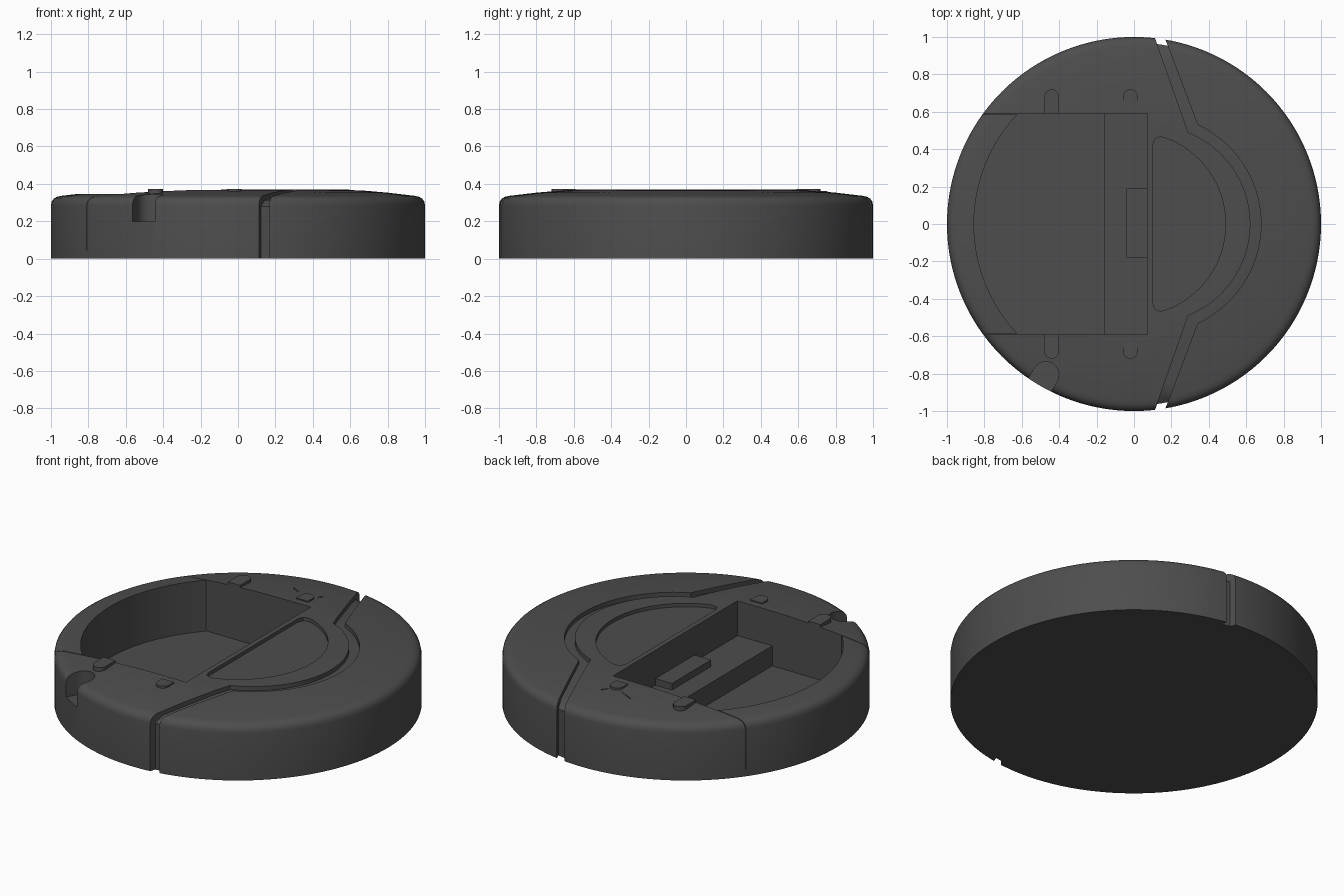
import bpy, bmesh
from math import sin, cos, radians, pi, atan2, degrees

if "Cube" in bpy.data.objects:
    bpy.data.objects.remove(bpy.data.objects["Cube"])

dark = bpy.data.materials.new("dark_plastic")
dark.diffuse_color = (0.075, 0.075, 0.075, 1)
dark.use_nodes = True
dark.node_tree.nodes["Principled BSDF"].inputs["Base Color"].default_value = dark.diffuse_color


def finish(name, bm):
    bmesh.ops.recalc_face_normals(bm, faces=bm.faces)
    mesh = bpy.data.meshes.new(name)
    bm.to_mesh(mesh)
    bm.free()
    ob = bpy.data.objects.new(name, mesh)
    bpy.context.collection.objects.link(ob)
    mesh.materials.append(dark)
    return ob


def lathe(name, profile, n=128):
    """Closed solid of revolution about z; profile runs bottom to top."""
    bm = bmesh.new()
    rings = [[bm.verts.new((r * cos(2 * pi * i / n), r * sin(2 * pi * i / n), z))
              for i in range(n)] for r, z in profile]
    for a, b in zip(rings, rings[1:]):
        for i in range(n):
            j = (i + 1) % n
            bm.faces.new((a[i], a[j], b[j], b[i]))
    bm.faces.new(rings[0])
    bm.faces.new(rings[-1])
    return finish(name, bm)


def prism(name, pts, z0, z1):
    bm = bmesh.new()
    face = bm.faces.new([bm.verts.new((x, y, z0)) for x, y in pts])
    up = bmesh.ops.extrude_face_region(bm, geom=[face])["geom"]
    bmesh.ops.translate(bm, vec=(0, 0, z1 - z0),
                        verts=[v for v in up if isinstance(v, bmesh.types.BMVert)])
    return finish(name, bm)


def rect(x0, x1, y0, y1):
    return [(x0, y0), (x1, y0), (x1, y1), (x0, y1)]


def arc(cx, cy, r, a0, a1, n=24):
    return [(cx + r * cos(radians(a0 + (a1 - a0) * i / n)),
             cy + r * sin(radians(a0 + (a1 - a0) * i / n))) for i in range(n + 1)]


def boolean(ob, tool, op="DIFFERENCE"):
    mod = ob.modifiers.new("bool", "BOOLEAN")
    mod.operation, mod.object, mod.solver = op, tool, "EXACT"
    bpy.context.view_layer.objects.active = ob
    bpy.ops.object.modifier_apply(modifier=mod.name)
    bpy.data.objects.remove(tool)


# round body with softened rim and shallow domed top
body = lathe("case_body", [(1, 0), (1, .285), (.996, .305), (.985, .321), (.968, .331),
                           (.945, .336), (.8, .353), (.64, .367), (.56, .37)])

# decorative groove: bent channel around the finger recess, out to both sides
t = degrees(atan2(.49, .195))
u = degrees(atan2(.53, .245))
inner = [(.075, -1.1)] + arc(.095, 0, .527, -t, t, 40) + [(.075, 1.1)]
outer = [(.125, 1.1)] + arc(.095, 0, .584, u, -u, 40) + [(.125, -1.1)]
boolean(body, prism("groove_cutter", inner + outer, -.1, .6))
core = lathe("groove_floor", [(.97, 0), (.97, .28), (.92, .313), (.64, .342), (.56, .345)])
boolean(body, core, "UNION")

# D-shaped finger recess
d = [(.1, -.42)] + [(.112, -.455), (.14, -.466)] + arc(0, 0, .49, -70, 70, 32) \
    + [(.14, .466), (.112, .455), (.1, .42)]
boolean(body, prism("recess_cutter", d, .349, .6))

# main pocket with curved outer wall
a = degrees(atan2(.59, -.62))
boolean(body, prism("pocket_cutter", [(.07, -.59), (.07, .59)]
                    + arc(0, 0, .856, a, 360 - a, 32), .04, .6))

# seams of the curved end wall
for s in (-1, 1):
    boolean(body, prism("seam_cutter", rect(-.9, -.61, s * .588 - .002, s * .588 + .002), .04, .6))

# round-ended notch in the front rim
notch = arc(-.472, -.806, .07, -30, 150, 16)
notch += [(x - .15, y - .26) for x, y in (notch[-1], notch[0])]
boolean(body, prism("notch_cutter", notch, .2, .6))

# stepped ledge and raised block inside the pocket
prism("pocket_ledge", rect(-.16, .08, -.595, .595), .02, .16)
prism("ledge_block", rect(-.04, .08, -.18, .19), .14, .2)

# four raised round-ended tabs
for s in (-1, 1):
    for x, y0 in ((-.44, .59), (-.02, .635)):
        end = [(px, s * py) for px, py in arc(x, .68, .04, 0, 180, 12)]
        prism("tab", end + [(x - .04, s * y0), (x + .04, s * y0)], .335, .373)

# small raised slivers beside the rear tab
prism("sliver_left", [(-.16, .757), (-.05, .69), (-.055, .71)], .34, .361)
prism("sliver_right", [(.035, .757), (-.005, .71), (.015, .705)], .34, .361)

# smooth the round surfaces, keep the cut edges crisp
for ob in bpy.data.objects:
    ob.select_set(True)
bpy.context.view_layer.objects.active = body
bpy.ops.object.shade_smooth_by_angle(angle=radians(30))
